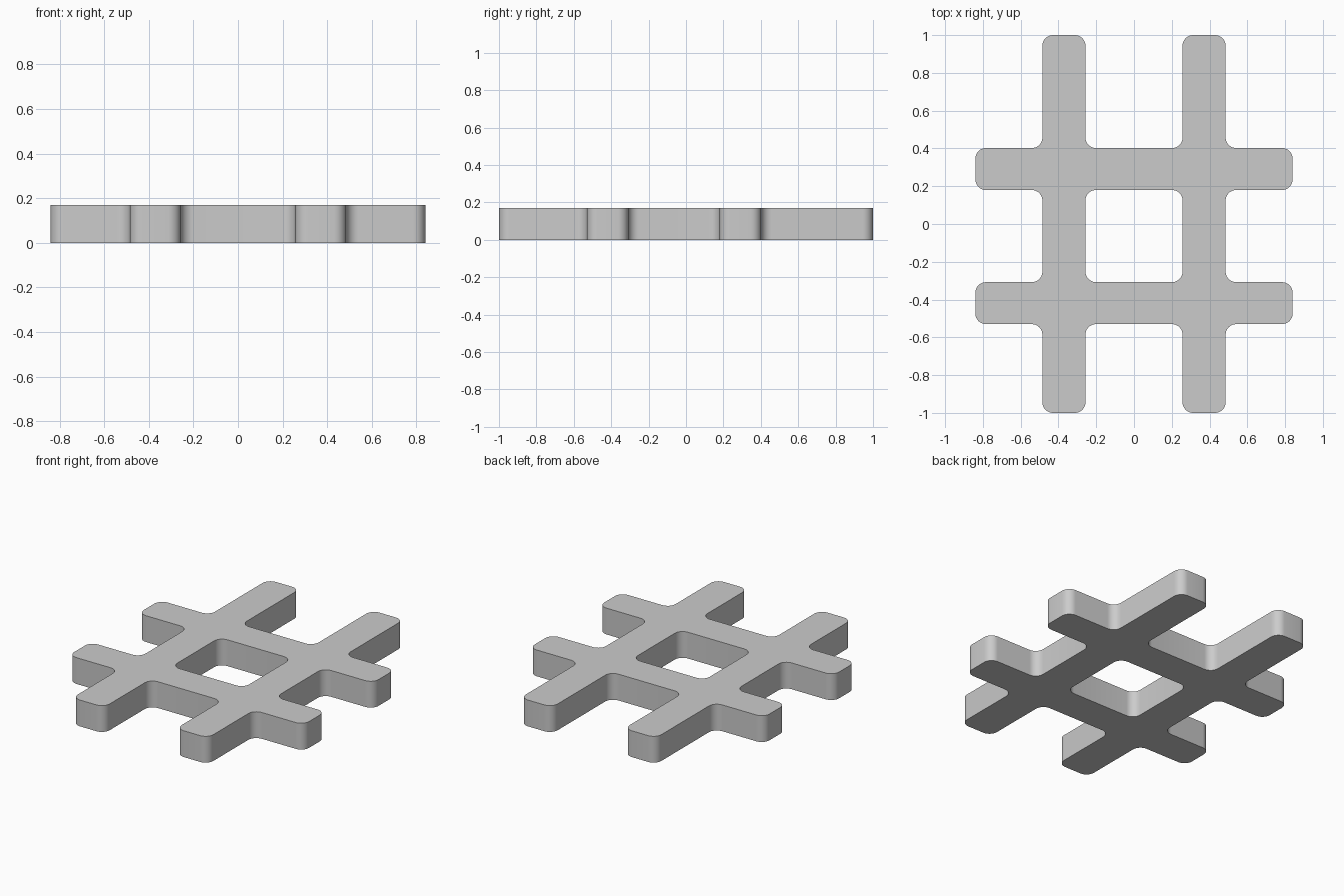
import bpy
import math
from mathutils import Vector

if "Cube" in bpy.data.objects:
    bpy.data.objects.remove(bpy.data.objects["Cube"], do_unlink=True)

HEIGHT = 0.17
RADIUS = 0.056
STEPS = 8
END_X, END_Y = 0.84, 1.0
IN_X, OUT_X = 0.257, 0.485          # long bars, mirrored in x
FRONT_BAR = (-0.53, -0.308)         # cross bars
BACK_BAR = (0.18, 0.402)


def fillet(points):
    """Round every right-angled corner of a closed outline."""
    result = []
    for i, p in enumerate(points):
        a = (points[i - 1] - p).normalized()
        b = (points[(i + 1) % len(points)] - p).normalized()
        centre = p + (a + b) * RADIUS
        for s in range(STEPS + 1):
            t = math.radians(90 * s / STEPS)
            result.append(centre - b * RADIUS * math.cos(t) - a * RADIUS * math.sin(t))
    return result


def add_loop(curve, points):
    spline = curve.splines.new("POLY")
    rounded = fillet([Vector(p) for p in points])
    spline.points.add(len(rounded) - 1)
    for point, co in zip(spline.points, rounded):
        point.co = (co.x, co.y, 0, 1)
    spline.use_cyclic_u = True


# Right half of the outer outline, from front to back
half = [(IN_X, FRONT_BAR[0]), (IN_X, -END_Y), (OUT_X, -END_Y)]
for low, high in (FRONT_BAR, BACK_BAR):
    half += [(OUT_X, low), (END_X, low), (END_X, high), (OUT_X, high)]
half += [(OUT_X, END_Y), (IN_X, END_Y), (IN_X, BACK_BAR[1])]
outline = half + [(-x, y) for x, y in reversed(half)]

# Square opening in the middle
y0, y1 = FRONT_BAR[1], BACK_BAR[0]
opening = [(-IN_X, y0), (IN_X, y0), (IN_X, y1), (-IN_X, y1)]

# Extruded flat profile
curve = bpy.data.curves.new("crossed_bars", "CURVE")
curve.dimensions = "2D"
curve.fill_mode = "BOTH"
curve.extrude = HEIGHT / 2
add_loop(curve, outline)
add_loop(curve, opening)
bars = bpy.data.objects.new("crossed_bars", curve)
bars.location.z = HEIGHT / 2
bpy.context.collection.objects.link(bars)

# Turn into one welded mesh
bpy.ops.object.select_all(action="DESELECT")
bars.select_set(True)
bpy.context.view_layer.objects.active = bars
bpy.ops.object.convert(target="MESH")
bars = bpy.context.object
bpy.ops.object.mode_set(mode="EDIT")
bpy.ops.mesh.select_all(action="SELECT")
bpy.ops.mesh.remove_doubles(threshold=0.0005)
bpy.ops.mesh.normals_make_consistent(inside=False)
bpy.ops.object.mode_set(mode="OBJECT")
bpy.ops.object.shade_smooth_by_angle(angle=math.radians(30))

# Plain grey
grey = bpy.data.materials.new("light_grey")
grey.use_nodes = True
colour = (0.6, 0.6, 0.6, 1)
grey.diffuse_color = colour
grey.node_tree.nodes["Principled BSDF"].inputs["Base Color"].default_value = colour
bars.data.materials.clear()
bars.data.materials.append(grey)
